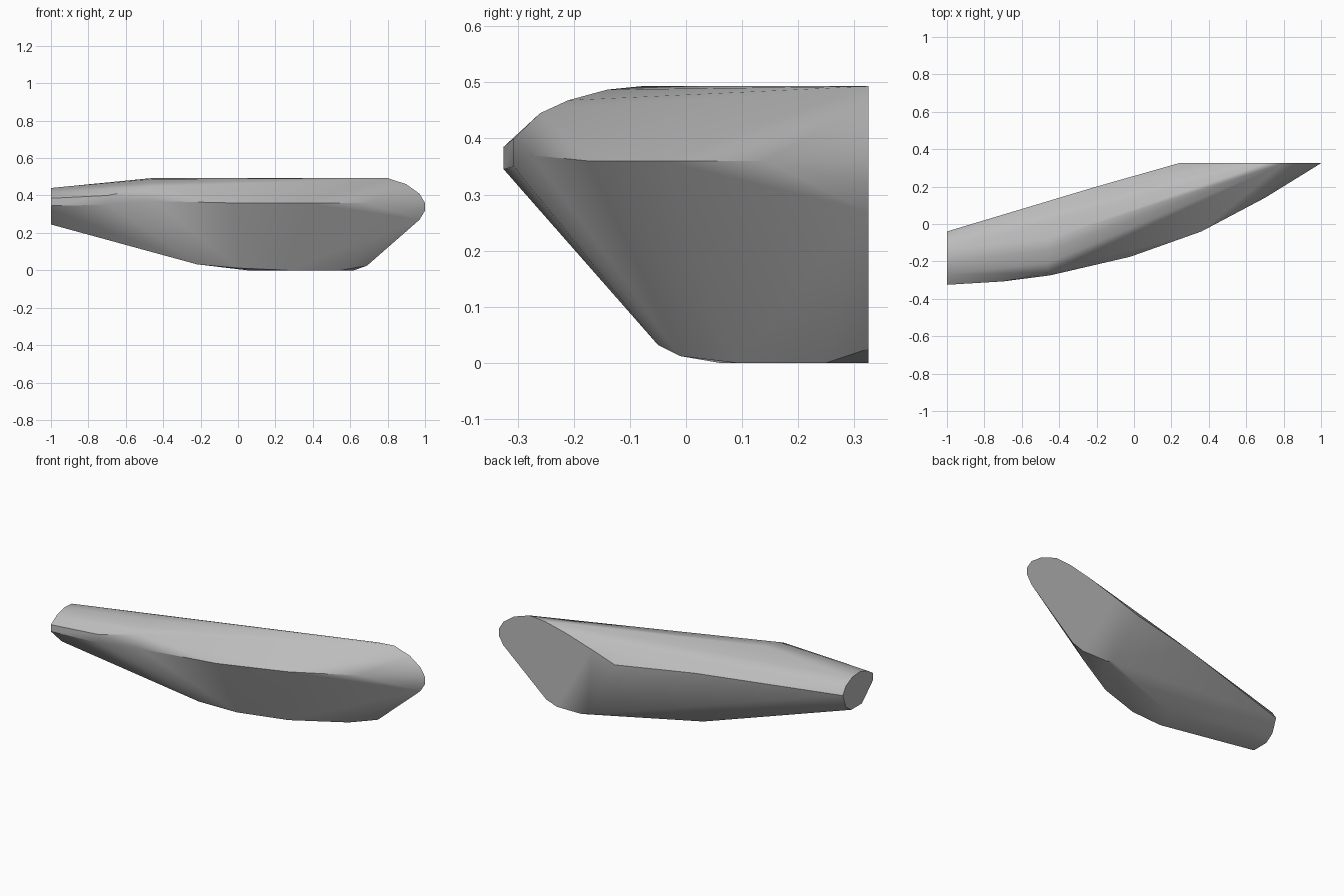
import bpy
import bmesh
import math

# Remove only the default cube
default_cube = bpy.data.objects.get("Cube")
if default_cube:
    bpy.data.objects.remove(default_cube, do_unlink=True)


def make_material(name, color):
    material = bpy.data.materials.new(name)
    material.use_nodes = True
    material.diffuse_color = color
    material.node_tree.nodes["Principled BSDF"].inputs["Base Color"].default_value = color
    return material


def hull_object(name, points, material):
    """Wrap a tight faceted skin around profile points."""
    mesh = bpy.data.meshes.new(name)
    bm = bmesh.new()
    for point in points:
        bm.verts.new(point)
    result = bmesh.ops.convex_hull(bm, input=bm.verts[:])
    loose = [v for v in bm.verts if not v.link_faces]
    bmesh.ops.delete(bm, geom=loose, context="VERTS")
    # Merge the flat cut ends into single faces
    bmesh.ops.dissolve_limit(bm, angle_limit=math.radians(0.5),
                             verts=bm.verts[:], edges=bm.edges[:])
    bmesh.ops.recalc_face_normals(bm, faces=bm.faces[:])
    bm.to_mesh(mesh)
    bm.free()
    mesh.materials.append(material)
    obj = bpy.data.objects.new(name, mesh)
    bpy.context.collection.objects.link(obj)
    bpy.ops.object.select_all(action="DESELECT")
    obj.select_set(True)
    bpy.context.view_layer.objects.active = obj
    bpy.ops.object.shade_smooth_by_angle(angle=math.radians(32))
    return obj


# Small flat end, outlined in y and z
end_x = -1
end_profile = [(-.04, .36), (-.07, .28), (-.12, .245), (-.22, .245), (-.3, .32),
               (-.325, .345), (-.325, .385), (-.27, .42), (-.2, .44), (-.13, .435),
               (-.07, .405)]

# Large flat back cut, outlined in x and z
back_y = .325
back_profile = [(.97, .27), (1, .32), (1, .36), (.97, .41), (.9, .46), (.8, .493),
                (.7, .485), (.57, .455), (.39, .4), (.24, .35), (.42, .01),
                (.46, 0), (.62, 0), (.69, .025)]

# Bulging front edge between the ends
front_edge = [(-.7, -.307, .35), (-.7, -.307, .4), (-.45, -.275, .37),
              (-.02, -.175, .36), (.36, -.04, .36), (.7, .14, .36)]

# Rounded shoulder and crown of the upper surface
crown = [(-.46, -.26, .445), (-.46, -.21, .468), (-.46, -.14, .487),
         (-.46, -.08, .493), (-.2, .2, .37)]

# Narrow keel along the underside
keel = [(-.22, -.05, .032), (-.17, .08, .03), (.0, -.01, .012),
        (.05, .06, 0), (.27, .09, 0), (.55, .25, 0)]

points = [(end_x, y, z) for y, z in end_profile]
points += [(x, back_y, z) for x, z in back_profile]
points += front_edge + crown + keel

grey = make_material("plain_grey", (.5, .5, .5, 1))
hull_object("curved_shell", points, grey)
